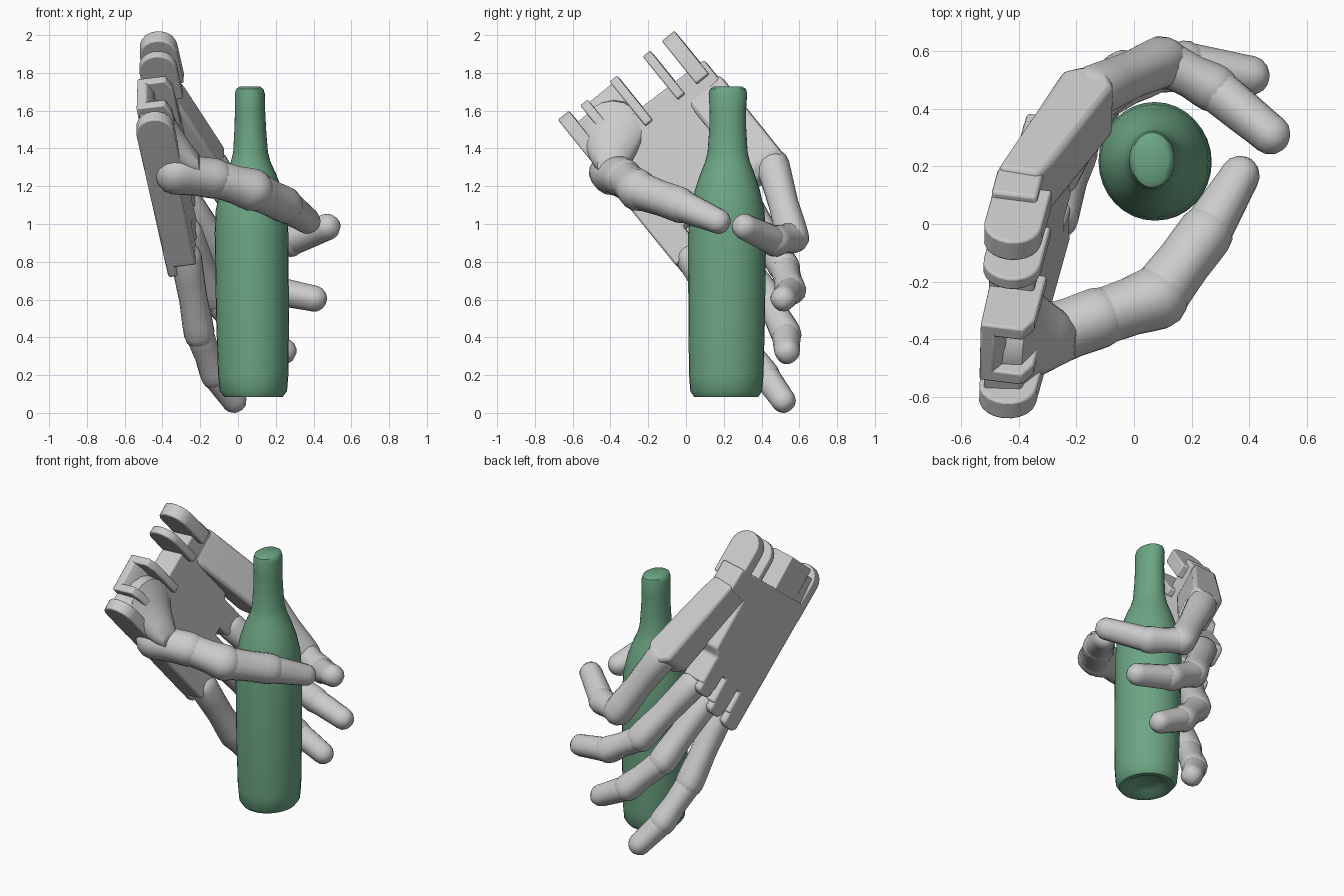
import bpy, bmesh, math
from mathutils import Vector

if "Cube" in bpy.data.objects:
    bpy.data.objects.remove(bpy.data.objects["Cube"])

# Palm frame: U runs wrist to fingers, V thumb side to little finger, N towards the bottle
O = Vector((-0.548, -0.62, 1.532))
U = Vector((0.172, 0.62, -0.765)).normalized()
V = Vector((0.02, 0.777, 0.628))
V = (V - U * V.dot(U)).normalized()
N = U.cross(V)


def palm(u, v, n):
    return O + U * u + V * v + N * n


def finish(name, bm, bevel=0.0, mat=None):
    bmesh.ops.recalc_face_normals(bm, faces=bm.faces[:])
    me = bpy.data.meshes.new(name)
    bm.to_mesh(me)
    bm.free()
    ob = bpy.data.objects.new(name, me)
    bpy.context.collection.objects.link(ob)
    if mat:
        me.materials.append(mat)
    if bevel:
        m = ob.modifiers.new("bevel", 'BEVEL')
        m.width, m.segments = bevel, 2
        m.limit_method = 'ANGLE'
        m.angle_limit = math.radians(40)
    return ob


def prism(name, pts, lo, hi, place, bevel=0.012):
    """Extrude a 2D outline between lo and hi; place maps (a, b, depth) to the world."""
    bm = bmesh.new()
    a = [bm.verts.new(place(p, q, lo)) for p, q in pts]
    b = [bm.verts.new(place(p, q, hi)) for p, q in pts]
    bm.faces.new(a)
    bm.faces.new(b)
    k = len(pts)
    for i in range(k):
        bm.faces.new((a[i], a[(i + 1) % k], b[(i + 1) % k], b[i]))
    return finish(name, bm, bevel)


def across(u, n, v):
    return palm(u, v, n)


def skin(bm, rings):
    rows = [[bm.verts.new(p) for p in r] for r in rings]
    k = len(rows[0])
    for r, s in zip(rows, rows[1:]):
        for i in range(k):
            bm.faces.new((r[i], r[(i + 1) % k], s[(i + 1) % k], s[i]))
    bm.faces.new(rows[0])
    bm.faces.new(rows[-1])


def segment(bm, a, b, ra, rb, waist=0.93, sides=16):
    """Round-ended phalanx with a slightly squared section and a narrow waist."""
    a, b = Vector(a), Vector(b)
    d = (b - a).normalized()
    s = V - d * V.dot(d)
    s.normalize()
    t = d.cross(s)
    prof = [(a - d * ra * math.cos(x), ra * math.sin(x)) for x in (0.25, 0.7, 1.15, 1.57)]
    prof += [(a.lerp(b, f), (ra + (rb - ra) * f) * w)
             for f, w in ((0.25, (1 + waist) / 2), (0.55, waist), (0.85, 0.99))]
    prof += [(b + d * rb * math.cos(x), rb * math.sin(x)) for x in (1.57, 1.15, 0.7, 0.35)]
    rings = []
    for c, r in prof:
        ring = []
        for i in range(sides):
            x = 2 * math.pi * (i + 0.5) / sides
            co, si = math.cos(x), math.sin(x)
            q = r / (abs(co) ** 2.4 + abs(si) ** 2.4) ** (1 / 2.4)
            ring.append(c + s * co * q + t * si * q)
        rings.append(ring)
    skin(bm, rings)


def digit(name, pts, radii, waist=0.91):
    bm = bmesh.new()
    for i in range(len(pts) - 1):
        last = i == len(pts) - 2
        segment(bm, pts[i], pts[i + 1], radii[i] * (1 if i == 0 else 0.97),
                radii[i + 1] * (1 if last else 1.05), 1.0 if last else waist)
    return finish(name, bm)


# Palm plate with slots between the knuckles and a step for the little-finger side
outline = [(0.19, -0.03), (0.98, -0.03), (0.98, 0.13), (0.84, 0.13), (0.84, 0.17),
           (0.98, 0.17), (0.98, 0.33), (0.82, 0.33), (0.82, 0.38), (0.92, 0.38),
           (0.92, 0.535), (0.74, 0.535), (0.7, 0.59), (0.38, 0.59), (0.36, 0.77), (0.22, 0.77)]
prism("palm_plate", outline, 0.0, 0.16, palm)

# Back lips over the three knuckles
for i, (v0, v1, e) in enumerate([(-0.03, 0.12, 1.06), (0.18, 0.32, 1.04), (0.39, 0.53, 0.98)]):
    prism(f"knuckle_lip_{i}", [(0.85, v0), (e - 0.02, v0), (e, v0 + 0.03), (e, v1 - 0.03),
                               (e - 0.02, v1), (0.85, v1)], 0.0, 0.05, palm)

# Rounded wrist hinge lugs
lug = [(0.3, 0.0), (0.3, 0.2)] + [
    (0.09 - 0.1 * math.sin(x), 0.1 + 0.1 * math.cos(x))
    for x in [math.pi * i / 10 for i in range(11)]]
for i, (v0, v1) in enumerate([(-0.03, 0.045), (0.53, 0.58), (0.66, 0.745)]):
    prism(f"wrist_lug_{i}", [(u - 0.025 * (i == 0 and u < 0.25), n) for u, n in lug],
          v0, v1, across, 0.008)

# Hollow wrist block: two side walls, a back wall and a low step beside them
for name, v0, v1, n0, n1 in [("left", 0.11, 0.16, 0.03, 0.19), ("right", 0.31, 0.36, 0.03, 0.19),
                             ("back", 0.11, 0.36, 0.01, 0.09)]:
    prism(f"wrist_block_{name}", [(-0.01, n0), (0.3, 0.0), (0.3, n1), (0.05, n1),
                                  (-0.01, n1 - 0.03)], v0, v1, across, 0.008)
prism("wrist_step", [(0.03, 0.02), (0.25, 0.0), (0.25, 0.17), (0.05, 0.15)],
      0.0, 0.15, across, 0.01)

# Folding side of the palm that carries the little finger
side = [(0.34, 0.0), (0.33, 0.15), (0.42, 0.185), (0.86, 0.32), (0.93, 0.29),
        (0.95, 0.2), (0.91, 0.13), (0.6, 0.06)]
prism("little_finger_metacarpal", side, 0.56, 0.785, across, 0.02)

# Four fingers curled round the bottle
digit("index_finger", [(-0.275, 0.03, 0.82), (-0.205, 0.26, 0.42), (-0.12, 0.42, 0.2),
                       (-0.02, 0.515, 0.066)], [0.083, 0.077, 0.073, 0.065])
digit("middle_finger", [(-0.27, 0.18, 0.95), (-0.13, 0.43, 0.61), (0.06, 0.53, 0.42),
                        (0.245, 0.535, 0.325)], [0.083, 0.079, 0.075, 0.065])
digit("ring_finger", [(-0.27, 0.315, 1.11), (-0.03, 0.52, 0.77), (0.18, 0.555, 0.65),
                      (0.405, 0.515, 0.605)], [0.083, 0.079, 0.075, 0.066])
digit("little_finger", [(-0.14, 0.46, 1.31), (0.1, 0.565, 0.93), (0.28, 0.47, 0.91),
                        (0.475, 0.31, 0.985)], [0.088, 0.081, 0.077, 0.067])

# Thumb and its flared mount
digit("thumb", [(-0.33, -0.4, 1.27), (-0.12, -0.325, 1.24), (0.08, -0.255, 1.18),
                (0.25, -0.03, 1.1), (0.37, 0.17, 1.015)], [0.11, 0.097, 0.103, 0.088, 0.066], 0.95)
bm = bmesh.new()
rings = []
for u, v, n, ru, rv in [(0.2, 0.15, 0.08, 0.17, 0.18), (0.21, 0.145, 0.15, 0.17, 0.175),
                        (0.27, 0.1, 0.19, 0.14, 0.13), (0.33, 0.055, 0.245, 0.1, 0.09),
                        (0.36, 0.03, 0.29, 0.06, 0.06)]:
    rings.append([palm(u + ru * math.cos(x), v + rv * math.sin(x), n)
                  for x in [math.tau * i / 18 for i in range(18)]])
skin(bm, rings)
finish("thumb_mount", bm)

# Bottle: elliptical turned body with a hollow underside
green = bpy.data.materials.new("green_glass")
green.diffuse_color = (0.15, 0.38, 0.23, 1)
green.use_nodes = True
green.node_tree.nodes["Principled BSDF"].inputs["Base Color"].default_value = green.diffuse_color
profile = [(0.12, 0.03, 0.03), (0.11, 0.09, 0.1), (0.085, 0.125, 0.14), (0.085, 0.155, 0.17),
           (0.115, 0.178, 0.19), (0.2, 0.186, 0.197), (0.5, 0.193, 0.203), (0.95, 0.195, 0.206),
           (1.07, 0.188, 0.197), (1.18, 0.165, 0.172), (1.27, 0.132, 0.142), (1.33, 0.105, 0.118),
           (1.38, 0.092, 0.106), (1.5, 0.084, 0.098), (1.6, 0.08, 0.096), (1.69, 0.079, 0.102),
           (1.715, 0.072, 0.095), (1.727, 0.055, 0.075)]
bm = bmesh.new()
skin(bm, [[Vector((0.083 - 0.012 * z + rx * math.cos(math.tau * i / 32),
                   0.212 + 0.006 * z + ry * math.sin(math.tau * i / 32), z))
           for i in range(32)] for z, rx, ry in profile])
finish("bottle", bm, mat=green)

# Smooth shading with crisp edges kept
for ob in bpy.context.collection.objects:
    ob.select_set(True)
    bpy.context.view_layer.objects.active = ob
bpy.ops.object.shade_smooth_by_angle(angle=math.radians(40))
